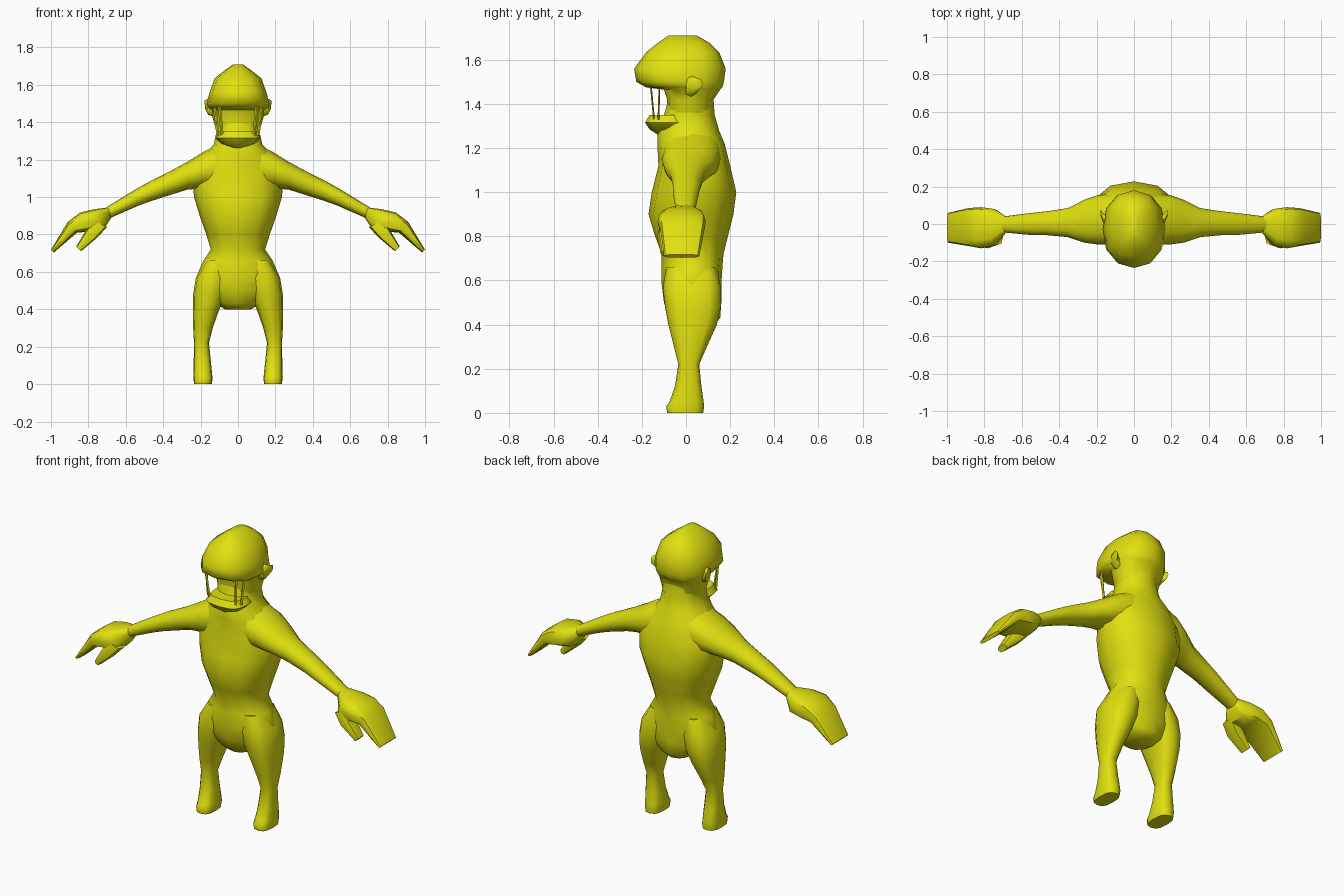
import bpy, bmesh, math
from mathutils import Vector

skin = bpy.data.materials.new("yellow")
skin.diffuse_color = (0.75, 0.75, 0.005, 1)


def power(v, e):
    return math.copysign(abs(v) ** e, v)


def loft(name, rings, e=0.9, n=12, side=1, angle=50):
    """Skin over rings (ax, az, bx, bz, y0, y1): a-b spans the ring in xz, y0-y1 its depth."""
    bm = bmesh.new()
    loops = []
    for ax, az, bx, bz, y0, y1 in rings:
        loop = []
        for i in range(n):
            t = 2 * math.pi * i / n
            c = 0.0 if i * 4 in (n, 3 * n) else power(math.cos(t), e)
            s = 0.0 if i * 2 in (0, n) else power(math.sin(t), e)
            loop.append(bm.verts.new((side * ((ax + bx) / 2 + c * (ax - bx) / 2),
                                      (y0 + y1) / 2 + s * (y1 - y0) / 2,
                                      (az + bz) / 2 + c * (az - bz) / 2)))
        loops.append(loop)
    for p, q in zip(loops, loops[1:]):
        for i in range(n):
            j = (i + 1) % n
            bm.faces.new((p[i], p[j], q[j], q[i]))
    bm.faces.new(loops[0])
    bm.faces.new(loops[-1])
    bmesh.ops.recalc_face_normals(bm, faces=bm.faces)
    me = bpy.data.meshes.new(name)
    bm.to_mesh(me)
    bm.free()
    me.materials.append(skin)
    ob = bpy.data.objects.new(name, me)
    bpy.context.collection.objects.link(ob)
    bpy.ops.object.select_all(action='DESELECT')
    ob.select_set(True)
    bpy.context.view_layer.objects.active = ob
    bpy.ops.object.shade_smooth_by_angle(angle=math.radians(angle))
    return ob


def stack(rows):
    """Centred horizontal rings from (z, half width, y0, y1)."""
    return [(w, z, -w, z, y0, y1) for z, w, y0, y1 in rows]


# torso, from the neck down to the crotch
loft("torso", stack([
    (1.42, .125, -.08, .125), (1.35, .115, -.10, .13), (1.28, .13, -.13, .15),
    (1.22, .19, -.13, .175), (1.12, .245, -.125, .20), (1.0, .235, -.155, .228),
    (.90, .205, -.17, .215), (.80, .17, -.14, .19), (.72, .145, -.11, .17),
    (.66, .185, -.11, .165), (.58, .22, -.11, .16), (.50, .20, -.10, .16),
    (.43, .12, -.075, .155), (.40, .07, -.04, .13)]))

# head with a heavy overhanging brow and a recessed mouth
loft("head", stack([
    (1.71, .025, -.08, .05), (1.675, .075, -.13, .11), (1.635, .125, -.18, .15),
    (1.56, .152, -.235, .18), (1.50, .168, -.225, .172), (1.475, .155, -.18, .165),
    (1.465, .145, -.10, .155), (1.42, .135, -.085, .125), (1.34, .11, -.09, .12)]),
    e=0.85, angle=55)

# lower jaw
loft("jaw", stack([
    (1.35, .10, -.165, .02), (1.315, .12, -.185, .03),
    (1.285, .09, -.165, .03), (1.262, .03, -.13, .0)]), e=0.7)

for s, tag in ((1, "left"), (-1, "right")):
    # thin strips joining the brow and jaw
    for k, (xt, yt, xb, yb) in enumerate(((.10, -.16, .085, -.145), (.125, -.12, .108, -.125))):
        loft(f"{tag}_mouth_strip_{k + 1}", [
            (xt + .008, 1.49, xt - .008, 1.49, yt - .004, yt + .004),
            (xb + .008, 1.33, xb - .008, 1.33, yb - .004, yb + .004)], n=4, side=s)

    # ear
    loft(f"{tag}_ear", [
        (.13, 1.53, .13, 1.43, -.01, .05), (.165, 1.525, .16, 1.44, .0, .055),
        (.18, 1.515, .175, 1.47, .04, .075)], n=8, side=s)

    # arm, from inside the shoulder to the wrist
    loft(f"{tag}_arm", [
        (.10, 1.285, .10, 1.05, -.11, .16), (.18, 1.245, .20, 1.045, -.11, .155),
        (.26, 1.195, .27, 1.04, -.10, .13), (.36, 1.14, .35, 1.015, -.07, .085),
        (.47, 1.085, .46, .98, -.06, .068), (.55, 1.04, .53, .955, -.06, .06),
        (.71, .942, .69, .885, -.045, .04)], side=s)

    # mitten-like hand with joined fingers
    loft(f"{tag}_hand", [
        (.69, .945, .68, .885, -.045, .04), (.77, .935, .72, .825, -.115, .08),
        (.845, .917, .79, .815, -.13, .09), (.91, .867, .86, .81, -.118, .085),
        (1.0, .718, .985, .703, -.10, .06)], e=0.65, side=s, angle=45)

    # thumb
    loft(f"{tag}_thumb", [
        (.78, .88, .70, .84, -.115, -.02), (.815, .82, .75, .785, -.13, -.04),
        (.865, .735, .84, .71, -.115, -.05)], e=0.7, n=8, side=s)

    # leg and foot
    loft(f"{tag}_leg", [
        (.17, .66, .04, .66, -.09, .14), (.225, .57, .04, .57, -.105, .158),
        (.24, .48, .065, .48, -.095, .158), (.24, .40, .10, .40, -.08, .14),
        (.24, .30, .135, .30, -.055, .095), (.235, .22, .155, .22, -.035, .06),
        (.237, .12, .145, .12, -.05, .07), (.238, .05, .138, .05, -.075, .08),
        (.238, .03, .136, .03, -.09, .082), (.235, .0, .14, .0, -.085, .078)],
        e=0.75, side=s)
